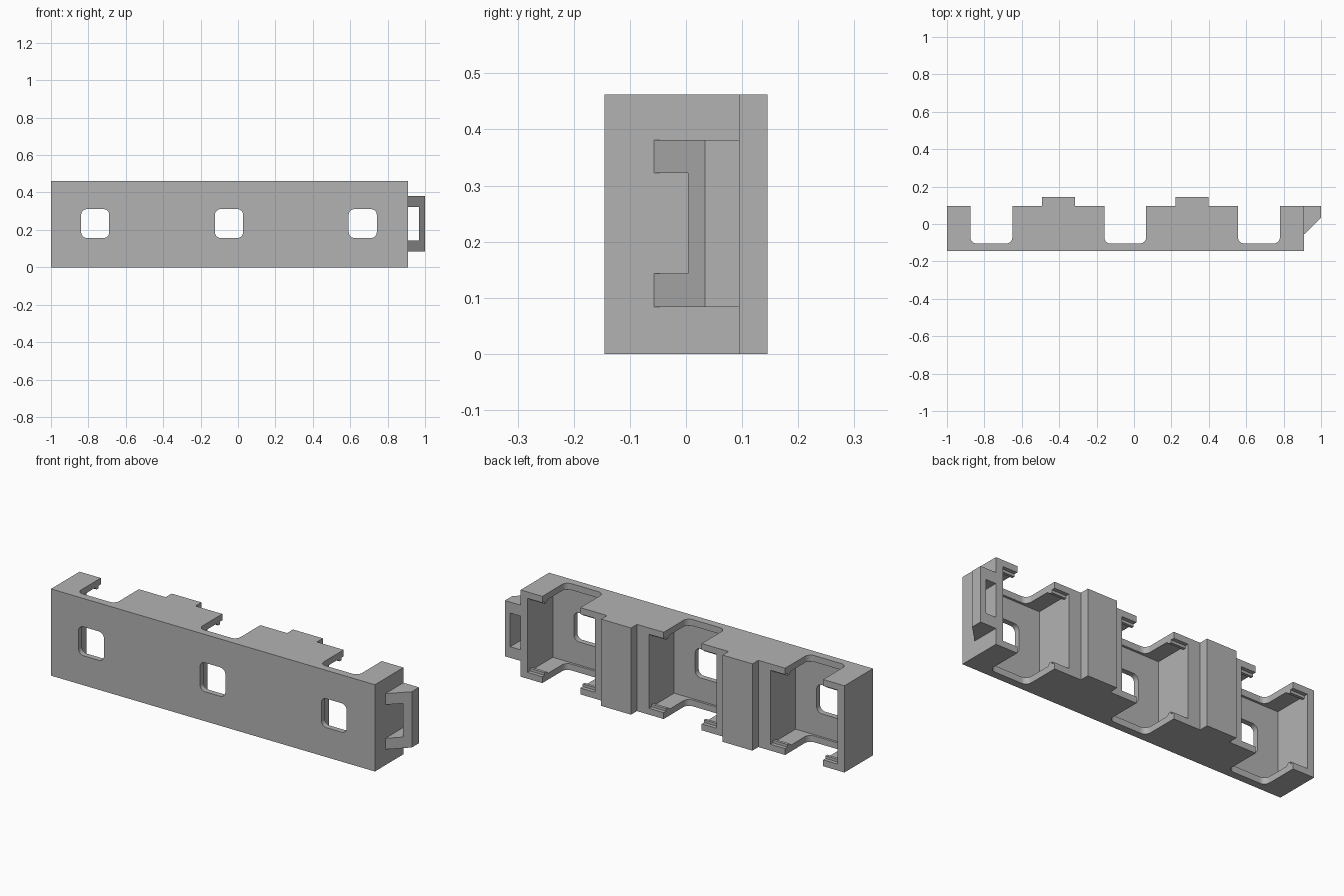
import bpy, bmesh, math
from mathutils import Vector

cube = bpy.data.objects.get("Cube")
if cube:
    bpy.data.objects.remove(cube, do_unlink=True)

# Overall dimensions
HEIGHT = 0.462
LEFT, RIGHT = -1.0, 0.908
FRONT, BACK, RIB_BACK = -0.145, 0.095, 0.145
BAYS = [-0.7625, -0.047, 0.668]
BAY_HALF, NOTCH_HALF = 0.198, 0.112
NOTCH_FRONT, BAY_FRONT = -0.104, -0.116
PLATE = 0.034
RIB_HALF = 0.088

grey = bpy.data.materials.new("plain grey")
grey.use_nodes = True
grey.diffuse_color = (0.45, 0.45, 0.45, 1)
grey.node_tree.nodes["Principled BSDF"].inputs["Base Color"].default_value = grey.diffuse_color


def prism(name, outline, axis, low, high):
    """Extrude a flat outline along one axis (0, 1 or 2)."""
    def place(a, b, c):
        return ((c, a, b), (a, c, b), (a, b, c))[axis]
    bm = bmesh.new()
    face = bm.faces.new([bm.verts.new(place(a, b, low)) for a, b in outline])
    new = bmesh.ops.extrude_face_region(bm, geom=[face])["geom"]
    shift = Vector(place(0, 0, high - low))
    bmesh.ops.translate(bm, vec=shift, verts=[g for g in new if isinstance(g, bmesh.types.BMVert)])
    bmesh.ops.recalc_face_normals(bm, faces=bm.faces)
    mesh = bpy.data.meshes.new(name)
    bm.to_mesh(mesh)
    bm.free()
    mesh.materials.append(grey)
    obj = bpy.data.objects.new(name, mesh)
    bpy.context.collection.objects.link(obj)
    return obj


def rect(a0, a1, b0, b1):
    return [(a0, b0), (a1, b0), (a1, b1), (a0, b1)]


def arc(cx, cy, radius, start, end, steps=6):
    angles = [math.radians(start + (end - start) * i / steps) for i in range(steps + 1)]
    return [(cx + radius * math.cos(t), cy + radius * math.sin(t)) for t in angles]


def round_rect(a0, a1, b0, b1, r):
    return (arc(a1 - r, b1 - r, r, 0, 90) + arc(a0 + r, b1 - r, r, 90, 180)
            + arc(a0 + r, b0 + r, r, 180, 270) + arc(a1 - r, b0 + r, r, 270, 360))


def cut(target, cutter):
    mod = target.modifiers.new("cut", "BOOLEAN")
    mod.operation = "DIFFERENCE"
    mod.solver = "EXACT"
    mod.object = cutter
    bpy.context.view_layer.objects.active = target
    bpy.ops.object.modifier_apply(modifier=mod.name)
    bpy.data.objects.remove(cutter, do_unlink=True)


# Body outline: rounded notches with a raised rib between each pair
outline = [(LEFT, FRONT), (LEFT, BACK)]
r = 0.032
for i, c in enumerate(BAYS):
    n0, n1 = c - NOTCH_HALF, c + NOTCH_HALF
    outline.append((n0, BACK))
    outline += arc(n0 + r, NOTCH_FRONT + r, r, 180, 270)
    outline += arc(n1 - r, NOTCH_FRONT + r, r, 270, 360)
    outline.append((n1, BACK))
    if i < 2:
        mid = (c + BAYS[i + 1]) / 2 - 0.0
        m0, m1 = mid - RIB_HALF, mid + RIB_HALF
        outline += [(m0, BACK), (m0, RIB_BACK), (m1, RIB_BACK), (m1, BACK)]
outline += [(RIGHT, BACK), (RIGHT, FRONT)]
body = prism("body", outline, 2, 0, HEIGHT)

# Hollow bays and rounded windows
for c in BAYS:
    cut(body, prism("bay_cutter", rect(c - BAY_HALF, c + BAY_HALF, BAY_FRONT, 0.2), 2,
                    PLATE, HEIGHT - PLATE))
    cut(body, prism("window_cutter", round_rect(c - 0.076, c + 0.074, 0.157, 0.311, 0.03), 1,
                    -0.2, 0.0))

# Small catch rails on the inside of every tab, top and bottom
rail = [(0.045, 0), (0.075, 0), (0.075, 0.014), (0.06, 0.014)]
for i, c in enumerate(BAYS):
    for side in (-1, 1):
        ends = sorted((c + side * NOTCH_HALF, c + side * BAY_HALF))
        for label, base, way in (("lower", PLATE, 1), ("upper", HEIGHT - PLATE, -1)):
            prism(f"{label}_rail_{i + 1}_{'left' if side > 0 else 'right'}",
                  [(y, base + way * z) for y, z in rail], 0, *ends)

# Wedge-shaped clip on the left end, with a slot through it
clip = prism("end_clip", [(RIGHT, -0.057), (1.0, 0.034), (1.0, BACK), (RIGHT, BACK)], 2,
             0.084, 0.381)
cut(clip, prism("slot_cutter", rect(RIGHT - 0.05, 0.969, -0.2, 0.2), 2, 0.143, 0.322))
